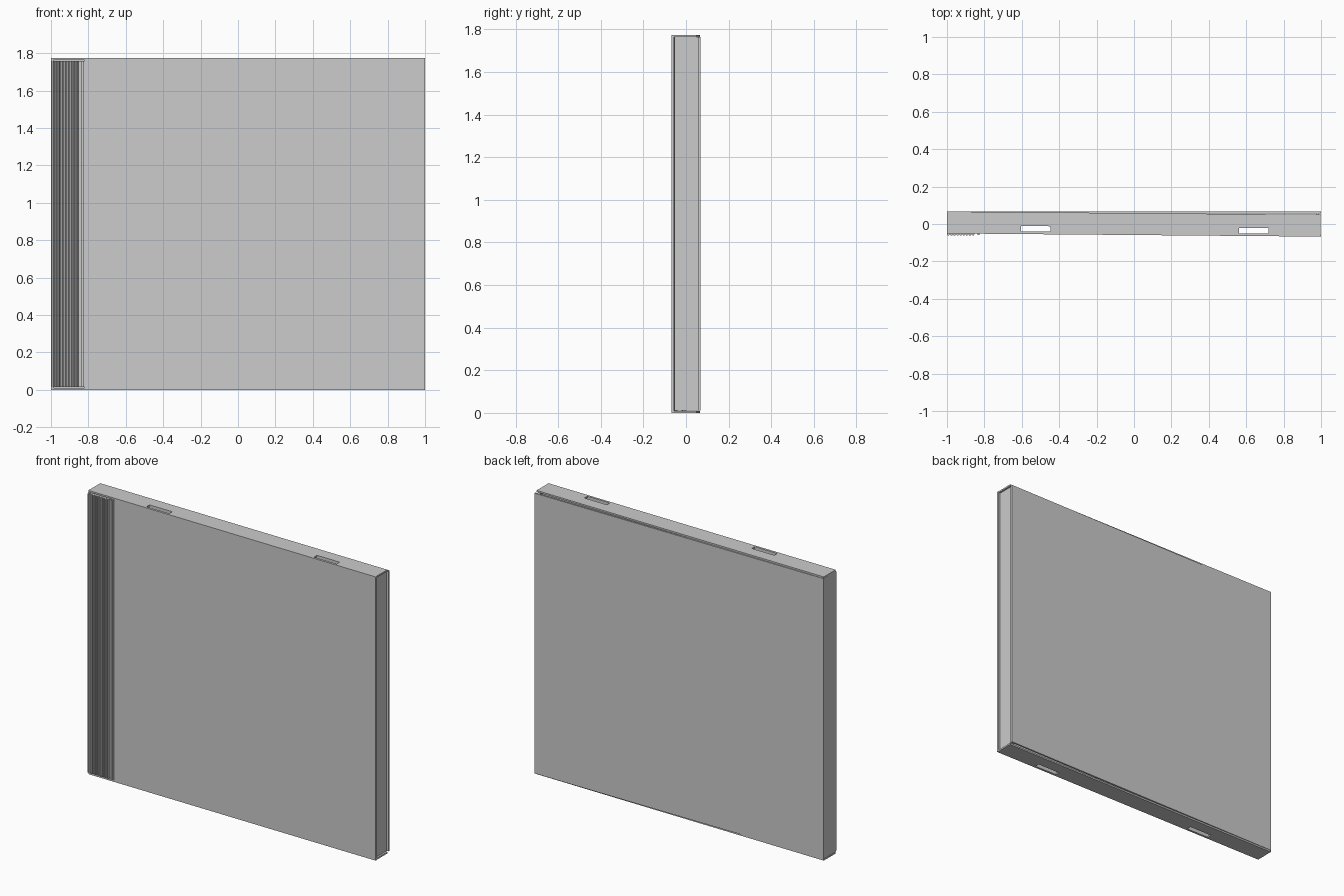
import bpy, bmesh, math
from mathutils import Matrix, Vector

if "Cube" in bpy.data.objects:
    bpy.data.objects.remove(bpy.data.objects["Cube"])

H = 1.774            # overall height
TILT = 0.0085        # lid stands very slightly ajar
PIVOT = Vector((-0.93, 0, 0))
SWING = Matrix.Translation(PIVOT) @ Matrix.Rotation(-TILT, 4, 'Z') @ Matrix.Translation(-PIVOT)


def finish(name, bm, swing=False):
    bmesh.ops.recalc_face_normals(bm, faces=bm.faces[:])
    if swing:
        bm.transform(SWING)
    me = bpy.data.meshes.new(name)
    bm.to_mesh(me)
    bm.free()
    ob = bpy.data.objects.new(name, me)
    bpy.context.collection.objects.link(ob)
    return ob


def box(name, x, y, z, swing=False):
    bm = bmesh.new()
    bmesh.ops.create_cube(bm, size=1)
    for v in bm.verts:
        v.co = [r[0] if c < 0 else r[1] for c, r in zip(v.co, (x, y, z))]
    return finish(name, bm, swing)


def prism(name, pts, start, length, axis='Z', swing=False):
    """Extrude a closed outline: (x, y) along z, or (x, z) along y."""
    bm = bmesh.new()
    up = axis == 'Z'
    face = bm.faces.new([bm.verts.new((a, b, start) if up else (a, start, b)) for a, b in pts])
    new = bmesh.ops.extrude_face_region(bm, geom=[face])['geom']
    step = Vector((0, 0, length)) if up else Vector((0, length, 0))
    bmesh.ops.translate(bm, vec=step, verts=[g for g in new if isinstance(g, bmesh.types.BMVert)])
    return finish(name, bm, swing)


def cut(ob, cutter):
    cutter.hide_render = True
    cutter.hide_set(True)
    m = ob.modifiers.new("cut", 'BOOLEAN')
    m.operation, m.solver, m.object = 'DIFFERENCE', 'EXACT', cutter


def cylinder(name, x, z, r, y0, y1, n=64):
    pts = [(x + r * math.cos(2 * math.pi * i / n), z + r * math.sin(2 * math.pi * i / n)) for i in range(n)]
    ob = prism(name, pts, y0, y1 - y0, 'Y')
    bpy.context.view_layer.objects.active = ob
    ob.select_set(True)
    bpy.ops.object.shade_smooth_by_angle(angle=math.radians(30))
    ob.select_set(False)
    return ob


# Lid: front window plate
box("lid_front", (-0.82, 1.0), (-0.051, -0.039), (0, H), True)

# Lid: top and bottom walls with hinge arms, each pierced by two slots
for side, z0, z1 in (("bottom", 0, 0.01), ("top", H - 0.01, H)):
    wall = box("lid_wall_" + side, (-1.0, 0.998), (-0.051, 0.066), (z0, z1), True)
    for i, x in enumerate((-0.525, 0.64)):
        cut(wall, box(f"slot_cutter_{side}_{i}", (x - 0.079, x + 0.079),
                      (-0.037, -0.008), (z0 - 0.02, z1 + 0.02), True))
        # half-moon booklet tabs inside the wall
        d = 1 if side == "bottom" else -1
        base = z1 if side == "bottom" else z0
        arc = [(x + 0.12 * math.cos(math.pi * k / 16), base + d * 0.06 * math.sin(math.pi * k / 16))
               for k in range(17)]
        prism(f"lid_tab_{side}_{i}", arc, -0.007, 0.006, 'Y', True)

# Base: back plate and the two end walls
box("back_plate", (-0.998, 1.0), (0.057, 0.068), (0.011, H - 0.011))
box("right_end_wall", (0.975, 0.988), (-0.054, 0.058), (0.011, H - 0.011))
box("left_end_wall", (-0.999, -0.986), (-0.054, 0.068), (0.011, H - 0.011))

# Ribbed strip beside the hinge, then a separate edge bar
front = []
n, x0, pitch = 9, -0.999, 0.0165
for i in range(n):
    a = x0 + i * pitch
    front += [(a, -0.055), (a + 0.003, -0.062), (a + 0.010, -0.062), (a + 0.013, -0.055)]
end = front[-1][0]
prism("ribbed_strip", front + [(end, -0.042), (x0, -0.042)], 0.015, H - 0.03)
box("strip_floor", (-0.99, -0.822), (-0.046, -0.038), (0.015, H - 0.015))
box("strip_edge_bar", (-0.838, -0.826), (-0.06, -0.042), (0.015, H - 0.015))
box("tray_inner_wall", (-0.834, -0.822), (-0.04, 0.057), (0.015, H - 0.015))

# Disc tray: floor with a round well, and the hub
tray = box("disc_tray", (-0.822, 0.975), (0.012, 0.03), (0.015, H - 0.015))
cut(tray, cylinder("well_cutter", 0.08, H / 2, 0.85, 0.0, 0.024, 96))
cylinder("tray_hub", 0.08, H / 2, 0.1, -0.005, 0.026)
